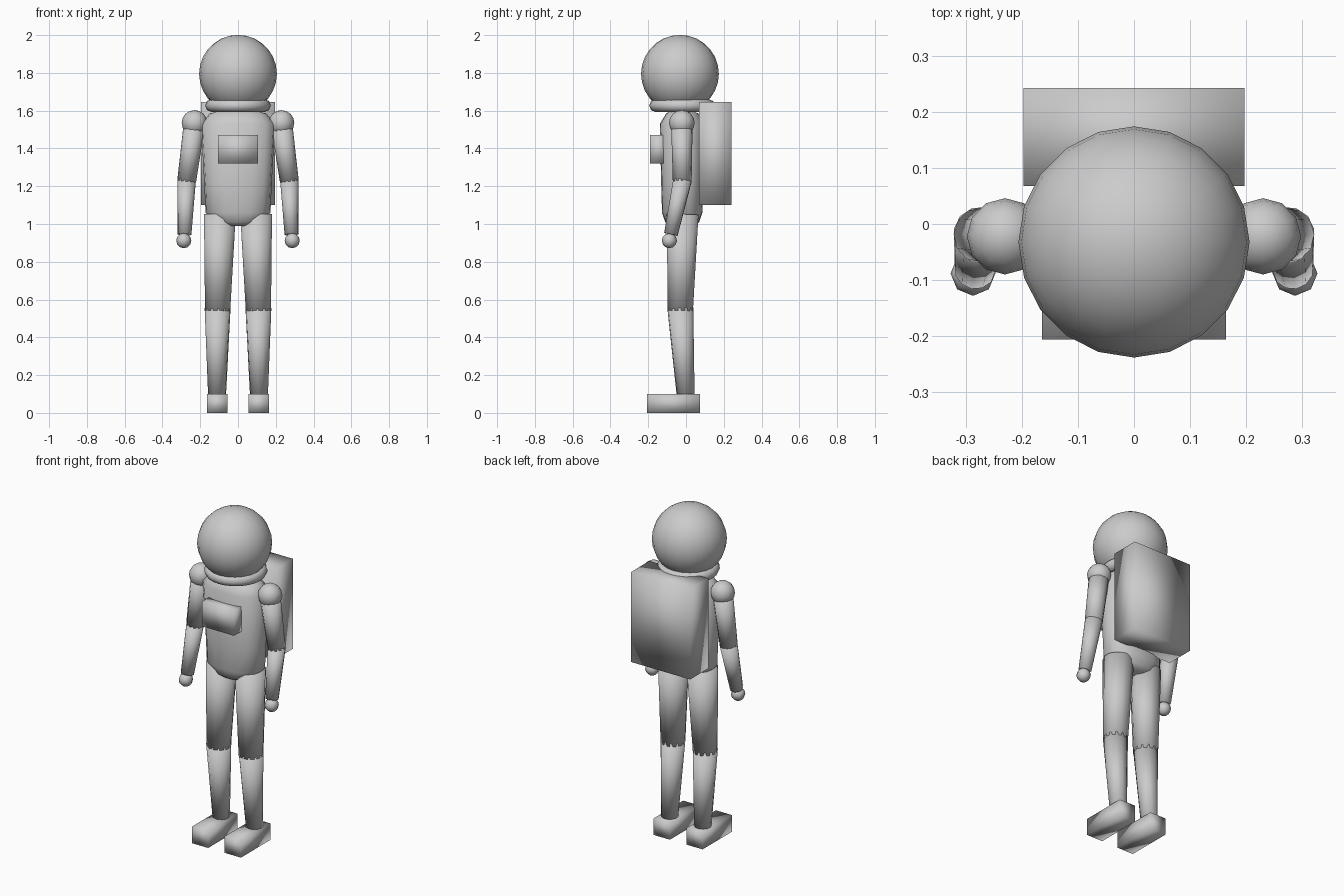
import bpy, bmesh, math
from mathutils import Matrix, Vector

if "Cube" in bpy.data.objects:
    bpy.data.objects.remove(bpy.data.objects["Cube"])

suit = bpy.data.materials.new("suit grey")
suit.diffuse_color = (0.6, 0.6, 0.6, 1)
suit.use_nodes = True
suit.node_tree.nodes["Principled BSDF"].inputs["Base Color"].default_value = suit.diffuse_color


def finish(name, bm):
    """Turn a bmesh into a smooth shaded object."""
    bmesh.ops.recalc_face_normals(bm, faces=bm.faces[:])
    for f in bm.faces:
        f.smooth = True
    me = bpy.data.meshes.new(name)
    bm.to_mesh(me)
    bm.free()
    me.materials.append(suit)
    ob = bpy.data.objects.new(name, me)
    bpy.context.collection.objects.link(ob)
    return ob


def ball(name, centre, r, segs, rings):
    bm = bmesh.new()
    bmesh.ops.create_uvsphere(bm, u_segments=segs, v_segments=rings, radius=r,
                              matrix=Matrix.Translation(centre))
    finish(name, bm)


def box(name, lo, hi):
    lo, hi = Vector(lo), Vector(hi)
    bm = bmesh.new()
    bmesh.ops.create_cube(bm, size=1, matrix=Matrix.Translation((lo + hi) / 2)
                          @ Matrix.Diagonal((*(hi - lo), 1)))
    finish(name, bm)


def limb(name, a, b, ra, rb, sides=12):
    """Tapered tube from point a to point b."""
    a, b = Vector(a), Vector(b)
    d = b - a
    bm = bmesh.new()
    bmesh.ops.create_cone(bm, cap_ends=True, segments=sides, radius1=ra, radius2=rb,
                          depth=d.length, matrix=Matrix.Translation((a + b) / 2)
                          @ d.to_track_quat('Z', 'Y').to_matrix().to_4x4())
    finish(name, bm)


def loft(name, rings, cy, sides=16, power=2.5):
    """Stack of rounded-box rings given as (z, half width, half depth)."""
    bm = bmesh.new()
    loops = []
    for z, rx, ry in rings:
        loop = []
        for i in range(sides):
            t = 2 * math.pi * i / sides
            c, s = math.cos(t), math.sin(t)
            k = (abs(c) ** power + abs(s) ** power) ** (-1 / power)
            loop.append(bm.verts.new((rx * k * c, cy + ry * k * s, z)))
        loops.append(loop)
    for p, q in zip(loops, loops[1:]):
        for i in range(sides):
            j = (i + 1) % sides
            bm.faces.new((p[i], p[j], q[j], q[i]))
    bm.faces.new(loops[0][::-1])
    bm.faces.new(loops[-1])
    finish(name, bm)


def ring(name, centre, major, minor, n=24, m=8):
    bm = bmesh.new()
    grid = []
    for i in range(n):
        a = 2 * math.pi * i / n
        row = []
        for j in range(m):
            b = 2 * math.pi * j / m
            r = major + minor * math.cos(b)
            row.append(bm.verts.new((centre[0] + r * math.cos(a), centre[1] + r * math.sin(a),
                                     centre[2] + minor * math.sin(b))))
        grid.append(row)
    for i in range(n):
        for j in range(m):
            k, l = (i + 1) % n, (j + 1) % m
            bm.faces.new((grid[i][j], grid[k][j], grid[k][l], grid[i][l]))
    finish(name, bm)


# Helmet, collar and torso
ball("helmet", (0, -0.032, 1.795), 0.206, 20, 14)
ring("collar", (0, -0.021, 1.627), 0.14, 0.034)
loft("torso", [(0.99, 0.075, 0.065), (1.01, 0.12, 0.09), (1.06, 0.172, 0.107),
               (1.2, 0.178, 0.111), (1.53, 0.196, 0.119), (1.585, 0.15, 0.085),
               (1.602, 0.08, 0.05)], -0.02)

# Chest unit and backpack
box("chest_unit", (-0.107, -0.19, 1.32), (0.107, -0.1, 1.47))
box("backpack", (-0.197, 0.068, 1.1), (0.197, 0.242, 1.645))

# Arms and legs, left and right
for side, s in (("left", 1), ("right", -1)):
    ball(side + "_shoulder", (s * 0.23, -0.022, 1.535), 0.068, 12, 8)
    limb(side + "_upper_arm", (s * 0.23, -0.022, 1.535), (s * 0.272, -0.02, 1.225), 0.057, 0.05)
    limb(side + "_forearm", (s * 0.272, -0.018, 1.235), (s * 0.283, -0.08, 0.945), 0.05, 0.037)
    ball(side + "_hand", (s * 0.287, -0.088, 0.912), 0.04, 8, 6)
    limb(side + "_thigh", (s * 0.096, -0.018, 1.05), (s * 0.108, -0.03, 0.54), 0.087, 0.069)
    limb(side + "_shin", (s * 0.108, -0.03, 0.555), (s * 0.111, -0.001, 0.08), 0.069, 0.047)
    x = sorted((s * 0.055, s * 0.164))
    box(side + "_boot", (x[0], -0.206, 0), (x[1], 0.075, 0.1))
